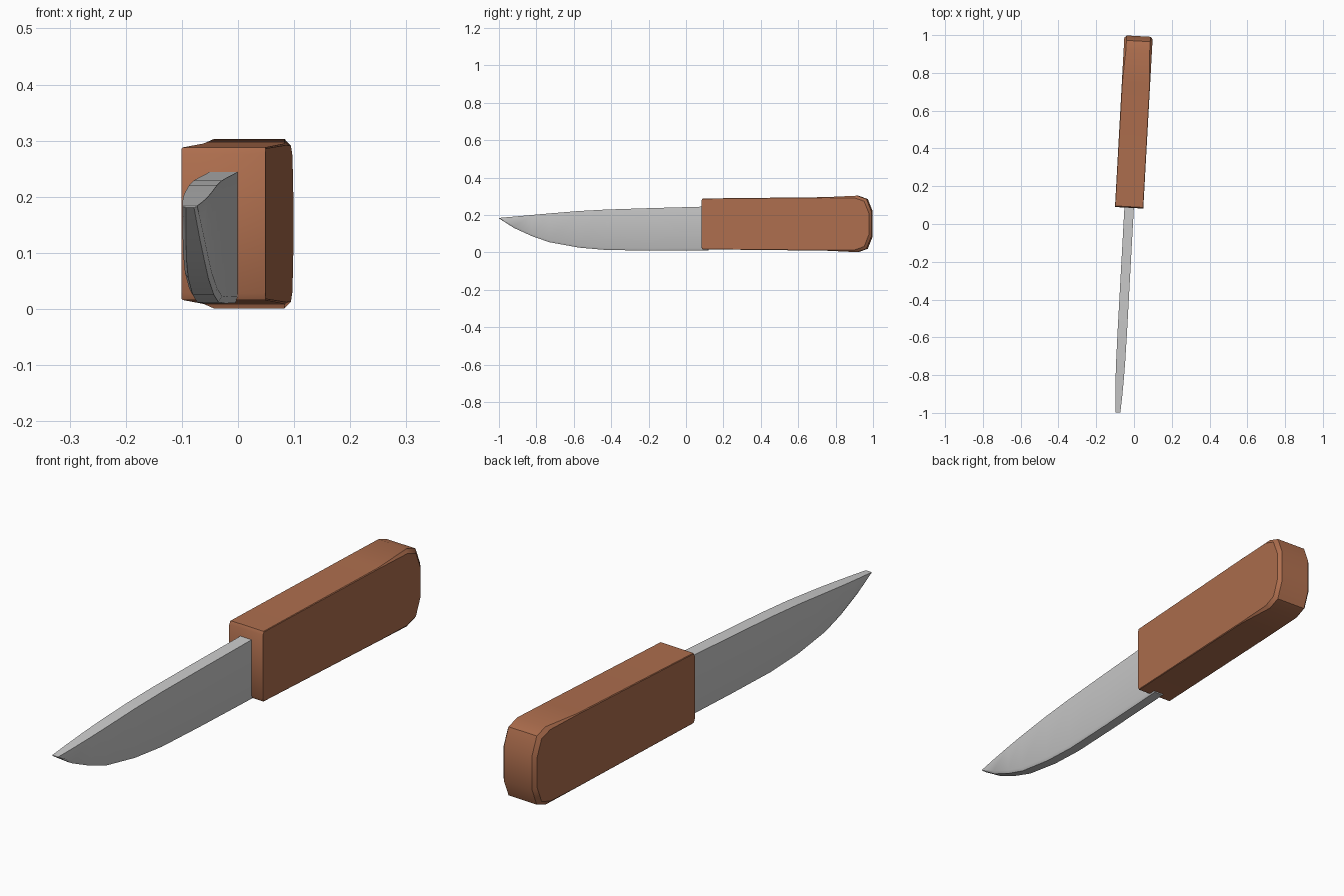
import bpy, bmesh, math
from mathutils import Matrix

if "Cube" in bpy.data.objects:
    bpy.data.objects.remove(bpy.data.objects["Cube"])

# The knife lies along y, turned slightly about z
PLACE = Matrix.Translation((-0.0305, 0, 0)) @ Matrix.Rotation(-0.055, 4, 'Z')


def loft(name, rings, closed, color=None, angle=35):
    """Skin equal-length rings; cap the first and last ring, or the open sides."""
    bm = bmesh.new()
    vs = [[bm.verts.new(PLACE @ Matrix.Translation(p).translation) for p in r] for r in rings]
    n = len(rings[0])
    for a, b in zip(vs, vs[1:]):
        for i in range(n):
            j = (i + 1) % n
            bm.faces.new((a[i], a[j], b[j], b[i]))
    bm.faces.new(vs[0])
    bm.faces.new(vs[-1])
    bmesh.ops.recalc_face_normals(bm, faces=bm.faces)
    me = bpy.data.meshes.new(name)
    bm.to_mesh(me)
    bm.free()
    ob = bpy.data.objects.new(name, me)
    bpy.context.collection.objects.link(ob)
    if color:
        mat = bpy.data.materials.new(name + "_color")
        mat.diffuse_color = color
        mat.use_nodes = True
        mat.node_tree.nodes["Principled BSDF"].inputs["Base Color"].default_value = mat.diffuse_color
        me.materials.append(mat)
    bpy.ops.object.select_all(action='DESELECT')
    bpy.context.view_layer.objects.active = ob
    ob.select_set(True)
    bpy.ops.object.shade_smooth_by_angle(angle=math.radians(angle))
    return ob


# Blade: stations of y, spine height, edge height, half width
stations = [
    (-1.0, 0.184, 0.181, 0.013), (-0.92, 0.191, 0.130, 0.018),
    (-0.82, 0.200, 0.085, 0.022), (-0.73, 0.208, 0.054, 0.024),
    (-0.57, 0.221, 0.025, 0.025), (-0.42, 0.229, 0.012, 0.025),
    (-0.2, 0.236, 0.010, 0.025), (0.12, 0.245, 0.011, 0.025)]
rings = []
for y, top, low, w in stations:
    h = min(0.011, (top - low) * 0.5)
    e = w - 0.006
    rings.append([(-w, y, top), (-w, y, low + h), (-e, y, low),
                  (e, y, low), (w, y, low + h), (w, y, top)])
loft("blade", rings, True)

# Handle: side outline as y, z, rim bevel size
upper = [(0.086, 0.276, 0.002), (0.092, 0.288, 0.002), (0.75, 0.295, 0.003),
         (0.92, 0.303, 0.012), (0.97, 0.285, 0.012), (0.996, 0.22, 0.012)]
outline = upper + [(y, 0.304 - z, b) for y, z, b in reversed(upper)]
W = 0.075


def rim(x, inset):
    ring = []
    for y, z, b in outline:
        k = b if inset else 0
        dy = k if y > 0.9 else 0
        ring.append((math.copysign(abs(x) - (0 if inset else b), x), y - dy,
                     z - math.copysign(k, z - 0.152)))
    return ring


loft("handle", [rim(-W, True), rim(-W, False), rim(W, False), rim(W, True)],
     True, (0.42, 0.155, 0.075, 1))
